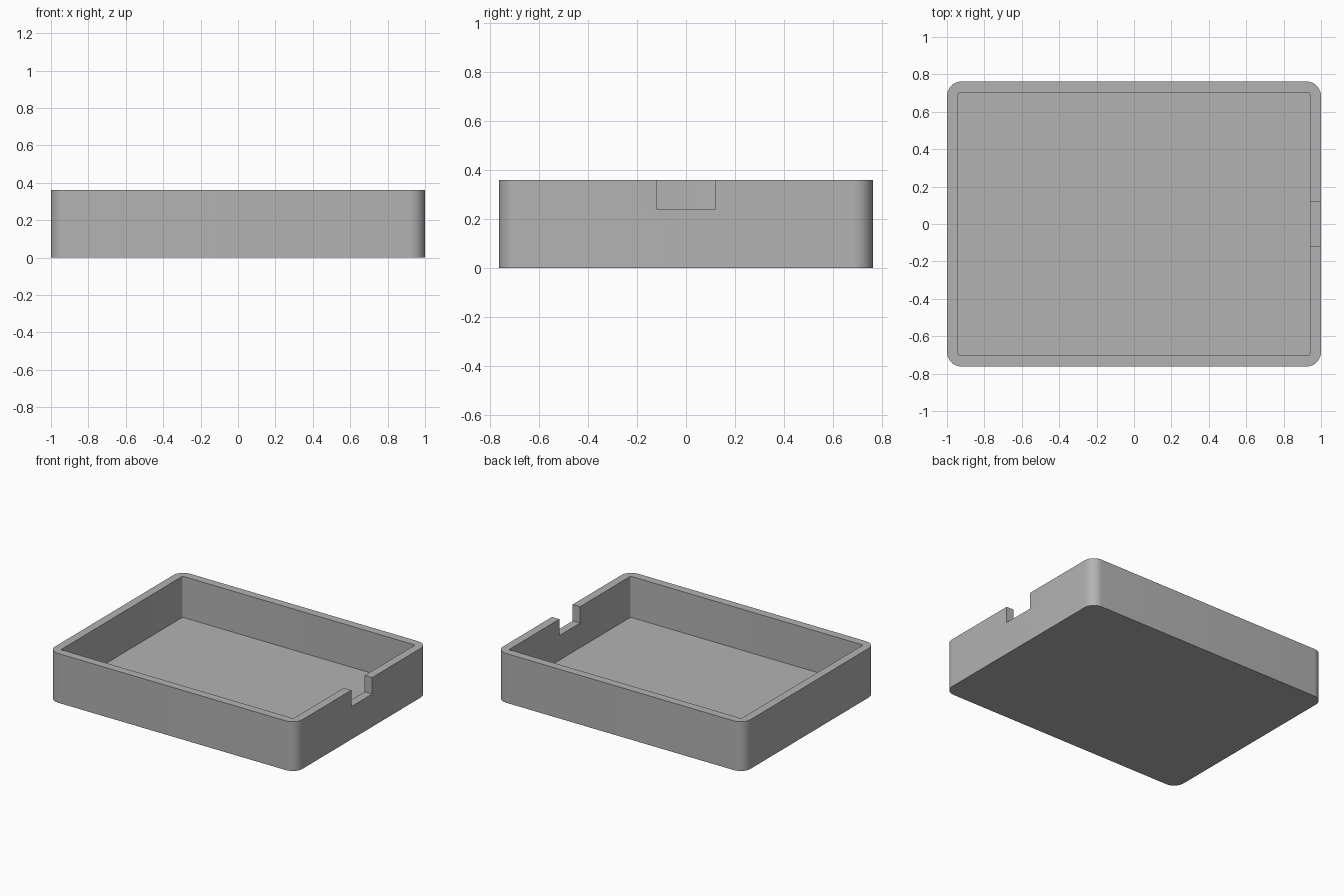
import bpy
import math

if "Cube" in bpy.data.objects:
    bpy.data.objects.remove(bpy.data.objects["Cube"], do_unlink=True)

LENGTH, WIDTH, HEIGHT = 2.0, 1.525, 0.36
WALL, FLOOR = 0.06, 0.06
NOTCH_WIDTH, NOTCH_BOTTOM = 0.24, 0.24

grey = bpy.data.materials.new("plain grey")
grey.use_nodes = True
colour = (0.45, 0.45, 0.45, 1)
grey.diffuse_color = colour
grey.node_tree.nodes["Principled BSDF"].inputs["Base Color"].default_value = colour


def rounded_block(name, length, width, z0, z1, radius=0, segments=12, x=0):
    """Upright block with rounded vertical corners."""
    outline = []
    for corner in range(4):
        sx = 1 if corner in (0, 3) else -1
        sy = 1 if corner < 2 else -1
        cx, cy = sx * (length / 2 - radius), sy * (width / 2 - radius)
        steps = segments if radius else 0
        for i in range(steps + 1):
            a = math.pi / 2 * (corner + i / max(steps, 1))
            outline.append((x + cx + radius * math.cos(a), cy + radius * math.sin(a)))
    n = len(outline)
    verts = [(px, py, z) for z in (z0, z1) for px, py in outline]
    faces = [(i, (i + 1) % n, n + (i + 1) % n, n + i) for i in range(n)]
    faces += [tuple(reversed(range(n))), tuple(range(n, 2 * n))]
    mesh = bpy.data.meshes.new(name)
    mesh.from_pydata(verts, [], faces)
    mesh.materials.append(grey)
    obj = bpy.data.objects.new(name, mesh)
    bpy.context.collection.objects.link(obj)
    return obj


# Tray body, hollow and wall notch
tray = rounded_block("tray", LENGTH, WIDTH, 0, HEIGHT, 0.08)
hollow = rounded_block("hollow_cutter", LENGTH - 2 * WALL, WIDTH - 2 * WALL,
                       FLOOR, HEIGHT + 0.1, 0.01, 4)
notch = rounded_block("notch_cutter", 4 * WALL, NOTCH_WIDTH,
                      NOTCH_BOTTOM, HEIGHT + 0.1, x=LENGTH / 2)

bpy.context.view_layer.objects.active = tray
tray.select_set(True)
for cutter in (hollow, notch):
    cut = tray.modifiers.new(cutter.name, 'BOOLEAN')
    cut.operation = 'DIFFERENCE'
    cut.solver = 'EXACT'
    cut.object = cutter
    bpy.ops.object.modifier_apply(modifier=cut.name)
    bpy.data.objects.remove(cutter, do_unlink=True)

bpy.ops.object.shade_smooth_by_angle(angle=math.radians(30))
